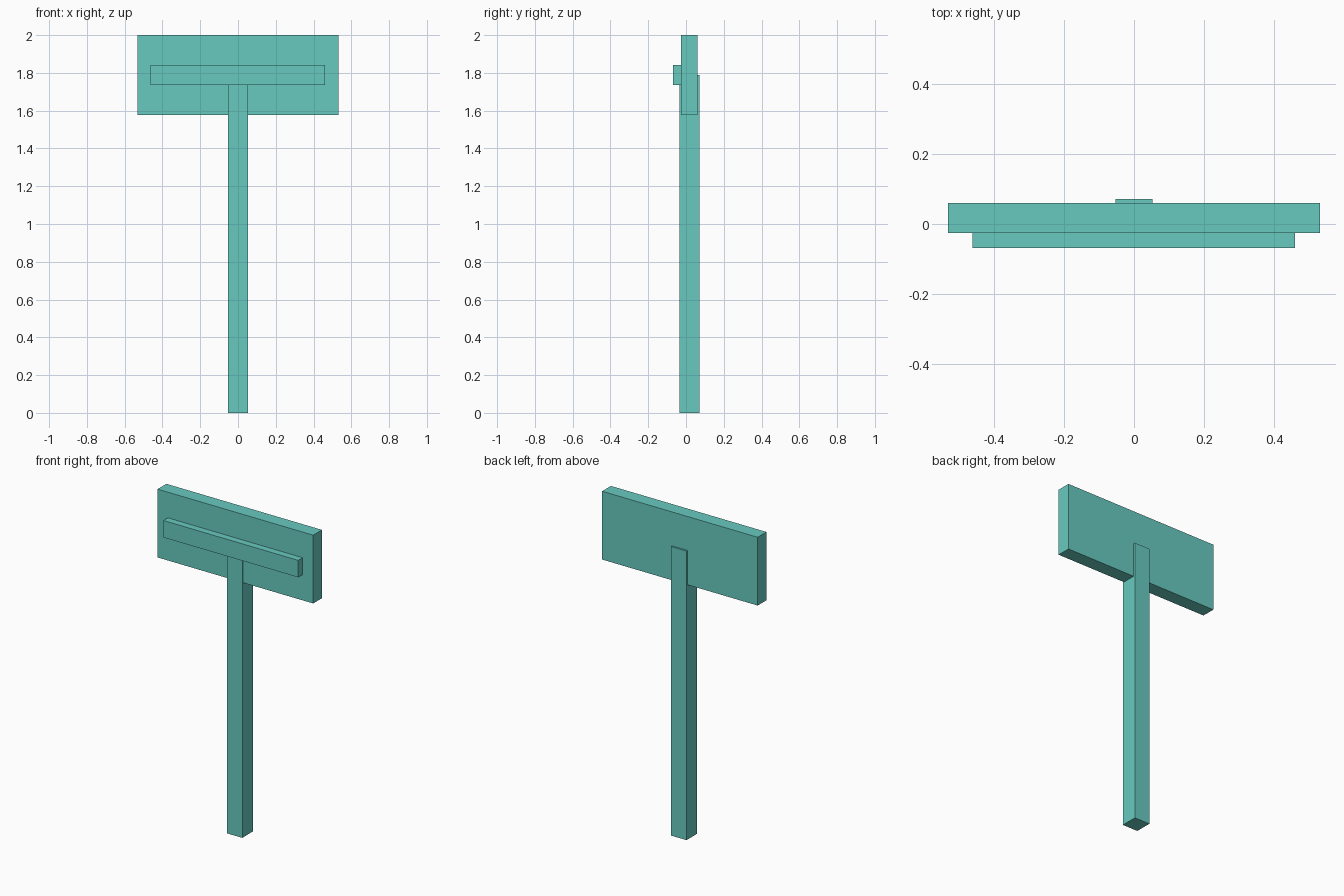
import bpy

if "Cube" in bpy.data.objects:
    bpy.data.objects.remove(bpy.data.objects["Cube"])

teal = bpy.data.materials.new("teal")
teal.diffuse_color = (0.138, 0.591, 0.527, 1.0)
teal.use_nodes = True
teal.node_tree.nodes["Principled BSDF"].inputs["Base Color"].default_value = teal.diffuse_color


def box(name, low, high):
    """Axis-aligned box between two opposite corners."""
    centre = [(a + b) / 2 for a, b in zip(low, high)]
    bpy.ops.mesh.primitive_cube_add(size=1, location=centre)
    part = bpy.context.object
    part.name = name
    part.scale = [b - a for a, b in zip(low, high)]
    bpy.ops.object.transform_apply(location=False, rotation=False, scale=True)
    part.data.materials.append(teal)
    return part


# Square post, slightly thicker than the board it passes through
box("post", (-0.053, -0.034, 0.0), (0.053, 0.071, 1.79))
# Wide sign board
box("sign_board", (-0.533, -0.026, 1.577), (0.533, 0.060, 2.0))
# Raised bar across the front of the board
box("front_bar", (-0.463, -0.069, 1.736), (0.461, -0.026, 1.841))
